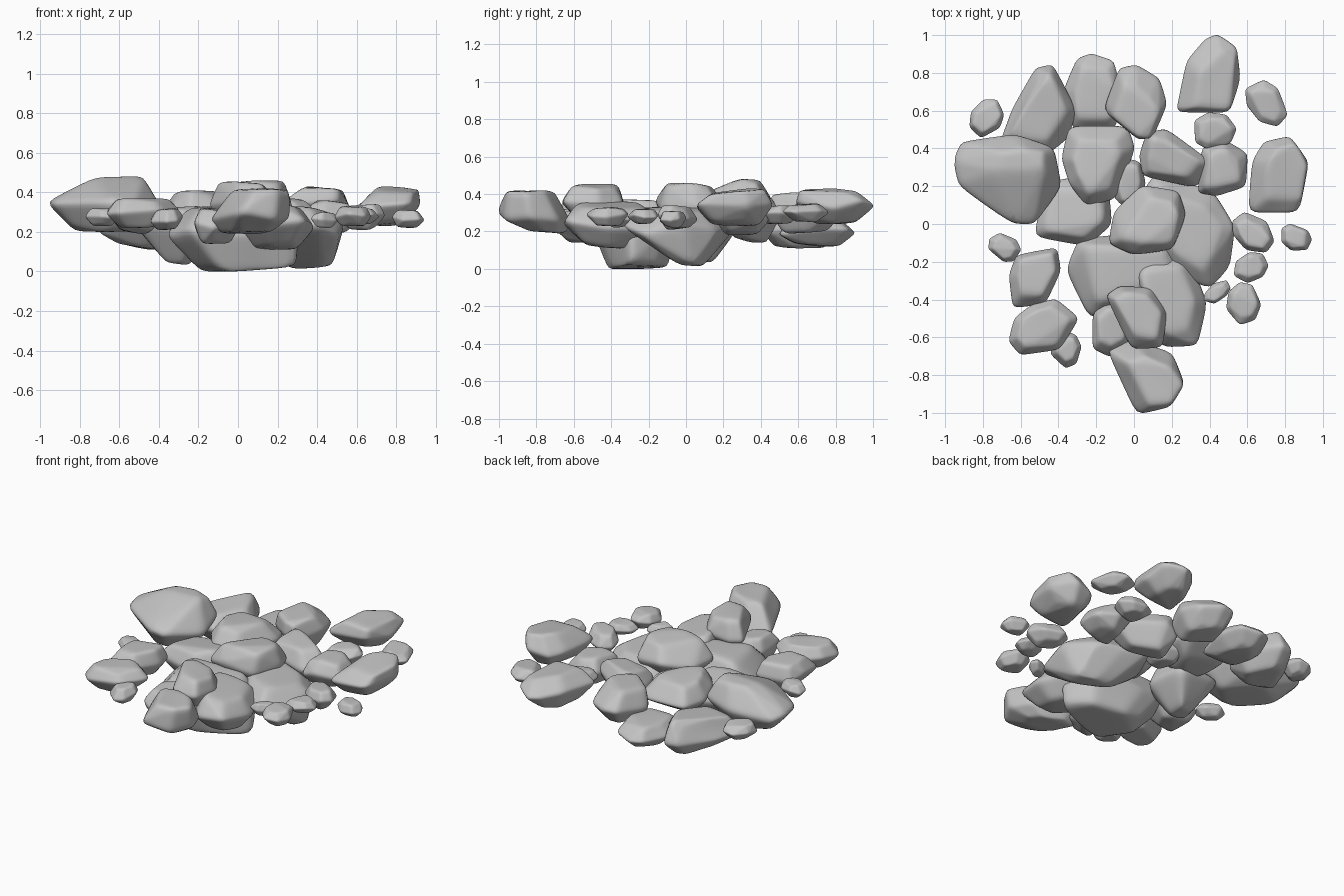
import bpy, bmesh, math, random
from mathutils import Vector

cube = bpy.data.objects.get("Cube")
if cube:
    bpy.data.objects.remove(cube, do_unlink=True)

random.seed(7)

stone = bpy.data.materials.new("grey_stone")
stone.use_nodes = True
stone.diffuse_color = (.55, .55, .55, 1)
stone.node_tree.nodes["Principled BSDF"].inputs["Base Color"].default_value = stone.diffuse_color


def bounds(points):
    """Lowest and highest corner of a set of points."""
    low = Vector([min(p[i] for p in points) for i in range(3)])
    high = Vector([max(p[i] for p in points) for i in range(3)])
    return low, high


def rock(name, outline, bottom, top, belt=.52, keel=(.58, .58), crown=.68, lean=(0, 0), drift=(0, 0)):
    """Chiselled stone: hull of three rings of a plan outline, rounded, fitted to its size.
    keel and crown size the lower and upper ring, drift and lean move them sideways."""
    plan = [Vector((x, y, 0)) for x, y in zip(outline[::2], outline[1::2])]
    middle = sum(plan, Vector()) / len(plan)
    height = top - bottom
    rings = ((keel, drift, 0, .1), ((1, 1), (0, 0), belt, .13), ((crown, crown), lean, 1, .1))
    bm = bmesh.new()
    for scale, offset, level, wobble in rings:
        for p in plan:
            jitter = 1 if level == belt else random.uniform(.85, 1.15)
            arm = (p - middle) * jitter
            bm.verts.new((middle.x + arm.x * scale[0] + offset[0],
                          middle.y + arm.y * scale[1] + offset[1],
                          bottom + height * (level + random.uniform(-wobble, wobble))))
    hull = bmesh.ops.convex_hull(bm, input=bm.verts)
    loose = {v for v in hull["geom_interior"] + hull["geom_unused"]
             if isinstance(v, bmesh.types.BMVert)}
    bmesh.ops.delete(bm, geom=list(loose), context='VERTS')
    bmesh.ops.dissolve_limit(bm, angle_limit=math.radians(12), verts=bm.verts, edges=bm.edges)
    crease = bm.edges.layers.float.new("crease_edge")
    for e in bm.edges:
        e[crease] = .42
    bmesh.ops.recalc_face_normals(bm, faces=bm.faces)
    mesh = bpy.data.meshes.new(name)
    bm.to_mesh(mesh)
    bm.free()
    obj = bpy.data.objects.new(name, mesh)
    bpy.context.collection.objects.link(obj)

    # Round the hull off, then bring it back to the outline and heights
    obj.modifiers.new("rounding", 'SUBSURF').levels = 3
    graph = bpy.context.evaluated_depsgraph_get()
    obj.data = bpy.data.meshes.new_from_object(obj.evaluated_get(graph))
    obj.modifiers.clear()
    low, high = bounds([v.co for v in obj.data.vertices])
    want_low, want_high = bounds(plan)
    want_low.z, want_high.z = bottom, top
    for v in obj.data.vertices:
        for i in range(3):
            t = (v.co[i] - low[i]) / (high[i] - low[i])
            v.co[i] = want_low[i] + t * (want_high[i] - want_low[i])
    obj.data.materials.clear()
    obj.data.materials.append(stone)
    obj.data.shade_smooth()


def pebble(name, left, right, front, back, bottom, top, slant=0):
    """Small stone in a box; slant stretches its plan towards a diagonal."""
    xs, ys = [], []
    for i in range(7):
        a = math.tau * i / 7 + random.uniform(-.2, .2)
        xs.append(math.cos(a))
        ys.append(math.sin(a + slant))
    outline = []
    for x, y in zip(xs, ys):
        outline += [left + (right - left) * (x - min(xs)) / (max(xs) - min(xs)),
                    front + (back - front) * (y - min(ys)) / (max(ys) - min(ys))]
    rock(name, outline, bottom, top)


# Back boulders
rock("back_left_boulder", (.23, .62, .28, .86, .37, .97, .44, 1, .54, .93, .56, .78, .5, .59, .25, .59),
     .24, .43, lean=(.03, -.04))
rock("back_middle_boulder", (-.15, .6, -.07, .82, .02, .84, .13, .77, .17, .63, .1, .46, .02, .45, -.08, .53),
     .19, .41, lean=(0, -.05))
rock("back_low_boulder", (-.37, .7, -.3, .87, -.22, .9, -.11, .86, -.07, .7, -.1, .5, -.32, .5), .12, .27)
rock("back_right_boulder", (-.7, .43, -.64, .6, -.52, .82, -.43, .84, -.31, .6, -.36, .45, -.45, .38), .11, .34)

# Side boulders
rock("left_side_boulder", (.61, .06, .63, .33, .69, .43, .82, .46, .92, .32, .87, .06),
     .23, .43, lean=(.05, 0))
rock("right_side_boulder",
     (-.95, .33, -.91, .43, -.63, .47, -.43, .4, -.39, .2, -.53, 0, -.64, 0, -.92, .2),
     .2, .48, belt=.47, crown=.42, lean=(.07, .05))
rock("right_front_boulder",
     (-.66, -.28, -.62, -.17, -.5, -.14, -.41, -.13, -.39, -.25, -.47, -.42, -.64, -.44), .19, .37)
rock("right_corner_boulder",
     (-.66, -.62, -.63, -.5, -.54, -.43, -.42, -.4, -.3, -.5, -.4, -.66, -.6, -.69), .22, .37)

# Upper middle boulders
rock("inner_left_boulder", (.03, .36, .07, .48, .17, .5, .4, .33, .32, .2, .05, .26), .14, .38)
rock("inner_side_boulder", (.34, .17, .36, .4, .48, .44, .6, .37, .59, .2, .44, .15), .18, .36)
rock("inner_right_boulder", (-.38, .35, -.34, .52, -.04, .52, 0, .4, -.1, .14, -.25, .1, -.34, .22), .2, .41)
rock("centre_boulder", (-.13, -.1, -.1, .07, .04, .2, .23, .17, .27, .05, .2, -.13, 0, -.16),
     .22, .46, lean=(.03, 0))
rock("front_upper_boulder", (-.14, -.38, -.07, -.33, .09, -.34, .17, -.47, .15, -.65, -.01, -.66), .25, .455)
rock("front_boulder", (-.13, -.67, 0, -.62, .2, -.68, .26, -.83, .19, -.96, .02, -1, -.06, -.86),
     .19, .42, belt=.42, keel=(.6, .5), lean=(.05, -.03), drift=(-.01, .06))

# Deep boulders, tapering to a keel
rock("deep_right_boulder", (-.52, -.06, -.45, .22, -.15, .26, -.12, 0, -.25, -.11),
     .035, .33, belt=.68, keel=(.3, .35))
rock("deep_left_boulder",
     (.01, .02, .1, .25, .28, .2, .42, .16, .53, -.02, .5, -.22, .4, -.33, .2, -.25),
     .015, .33, belt=.65, keel=(.5, .22), drift=(.07, .05))
rock("deep_front_boulder", (-.35, -.25, -.28, -.08, -.1, -.06, .2, -.1, .3, -.3, 0, -.45, -.23, -.49),
     0, .33, belt=.66, keel=(.65, .7), drift=(.09, 0))
rock("front_left_boulder", (0, -.25, .08, -.14, .28, -.16, .38, -.42, .33, -.64, .15, -.65, .02, -.45), .11, .36)

# Pebbles around the edge and in the gaps
pebble("back_right_pebble", -.87, -.69, .46, .66, .24, .34, .2)
pebble("back_left_pebble", .59, .81, .52, .76, .25, .35, -.35)
pebble("back_inner_pebble", .32, .54, .4, .59, .24, .34)
pebble("centre_pebble", -.11, .06, .1, .35, .2, .33)
pebble("left_pebble", .52, .74, -.15, .06, .21, .34, -.3)
pebble("left_outer_pebble", .78, .94, -.14, 0, .22, .31, -.2)
pebble("left_middle_pebble", .53, .71, -.31, -.15, .24, .32, .2)
pebble("left_front_pebble", .49, .67, -.53, -.31, .23, .33)
pebble("left_inner_pebble", .37, .51, -.42, -.3, .22, .3, .5)
pebble("front_inner_pebble", -.22, 0, -.7, -.4, .14, .32, .2)
pebble("front_right_pebble", -.44, -.28, -.76, -.57, .21, .32)
pebble("right_pebble", -.77, -.6, -.2, -.05, .23, .32, -.2)
